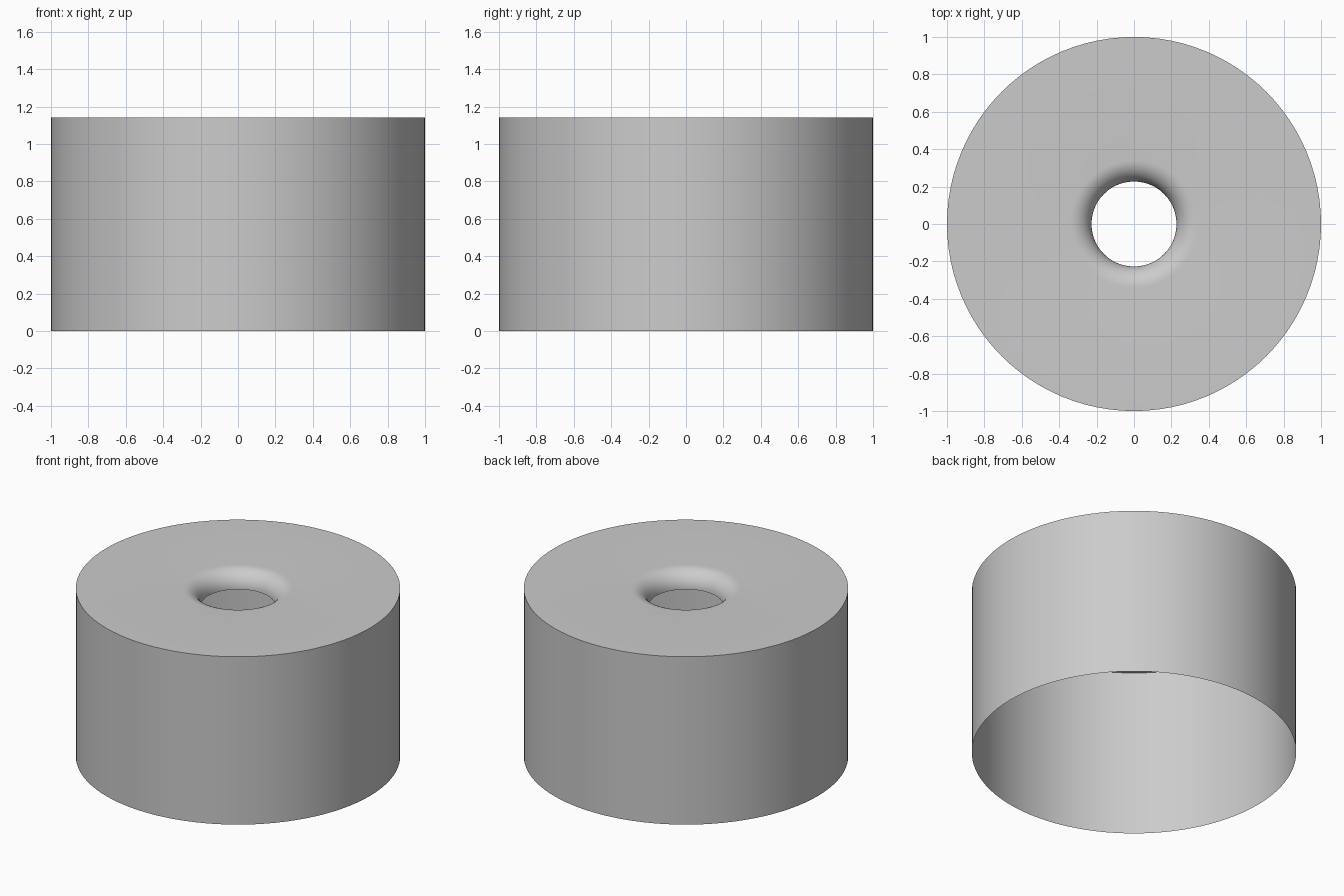
import bpy, bmesh
from math import sin, cos, pi

if "Cube" in bpy.data.objects:
    bpy.data.objects.remove(bpy.data.objects["Cube"])

SIDES = 96
RADIUS, HEIGHT = 1.0, 1.142
HOLE, FILLET = 0.227, 0.114
STEPS = 12

# Half profile: open bottom rim, outer wall, flat top, rounded lip into the hole
profile = [(RADIUS, 0.0), (RADIUS, HEIGHT)]
for i in range(STEPS + 1):
    a = i / STEPS * pi / 2
    profile.append((HOLE + FILLET - FILLET * sin(a), HEIGHT - FILLET * (1 - cos(a))))

# Spin the profile into a thin open shell
bm = bmesh.new()
rings = [[bm.verts.new((r * cos(2 * pi * k / SIDES), r * sin(2 * pi * k / SIDES), z))
          for k in range(SIDES)] for r, z in profile]
for lower, upper in zip(rings, rings[1:]):
    for k in range(SIDES):
        n = (k + 1) % SIDES
        bm.faces.new((lower[k], lower[n], upper[n], upper[k]))

mesh = bpy.data.meshes.new("open_drum_shell")
bm.to_mesh(mesh)
bm.free()
shell = bpy.data.objects.new("open_drum_shell", mesh)
bpy.context.collection.objects.link(shell)

# Smooth wall and lip, crisp top edge
bpy.context.view_layer.objects.active = shell
shell.select_set(True)
bpy.ops.object.shade_smooth_by_angle()
